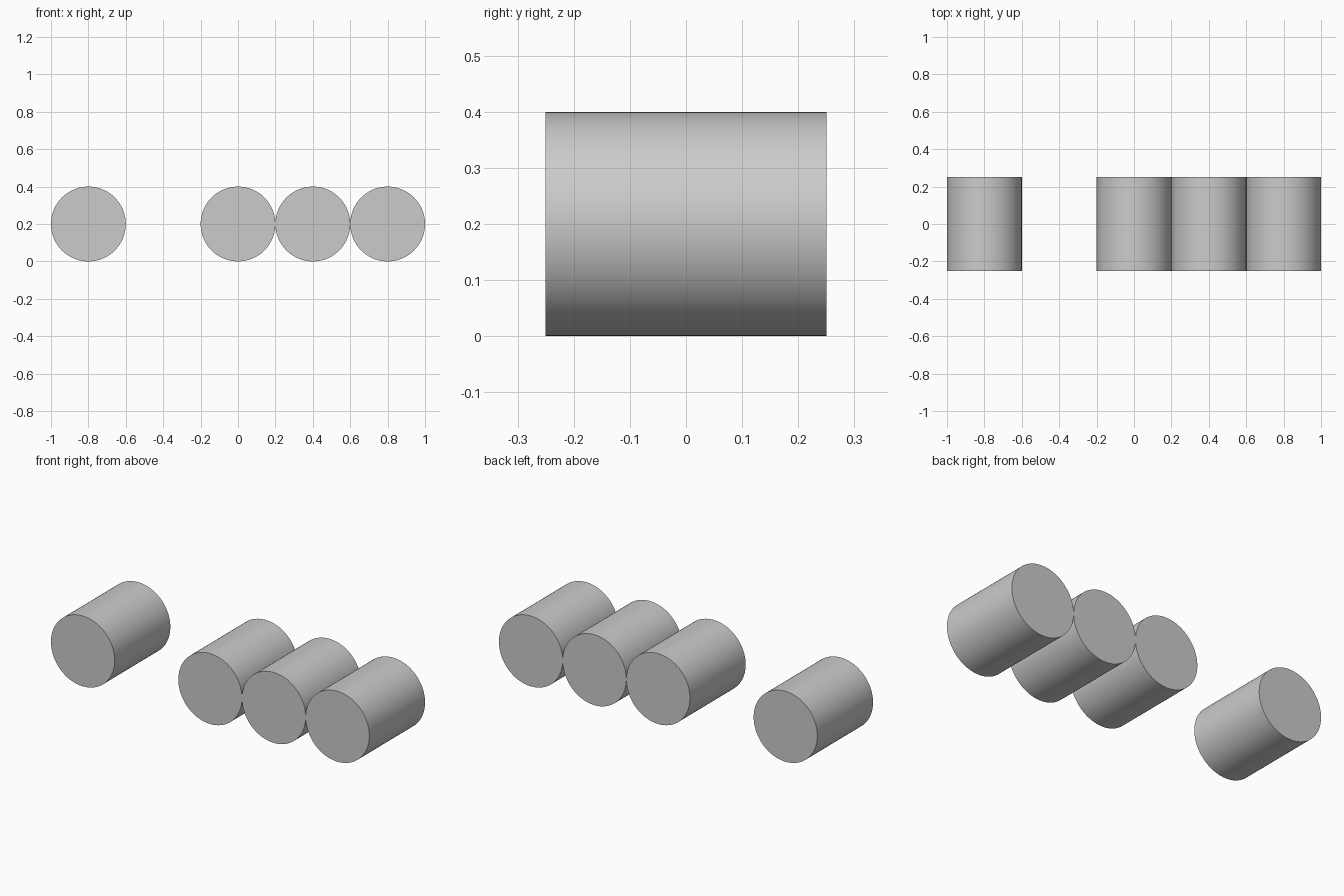
import bpy
import math

if "Cube" in bpy.data.objects:
    bpy.data.objects.remove(bpy.data.objects["Cube"])

RADIUS = 0.2
LENGTH = 0.5


def add_roller(name, x):
    # Solid cylinder lying along y, resting on the floor
    bpy.ops.mesh.primitive_cylinder_add(
        vertices=96, radius=RADIUS, depth=LENGTH,
        location=(x, 0, RADIUS), rotation=(math.pi / 2, 0, 0))
    roller = bpy.context.object
    roller.name = name
    bpy.ops.object.shade_smooth_by_angle(angle=math.radians(30))
    return roller


# One separate roller on the left
add_roller("single_roller", -0.8)

# Three touching rollers on the right
for i in range(3):
    add_roller(f"row_roller_{i + 1}", i * 2 * RADIUS)
